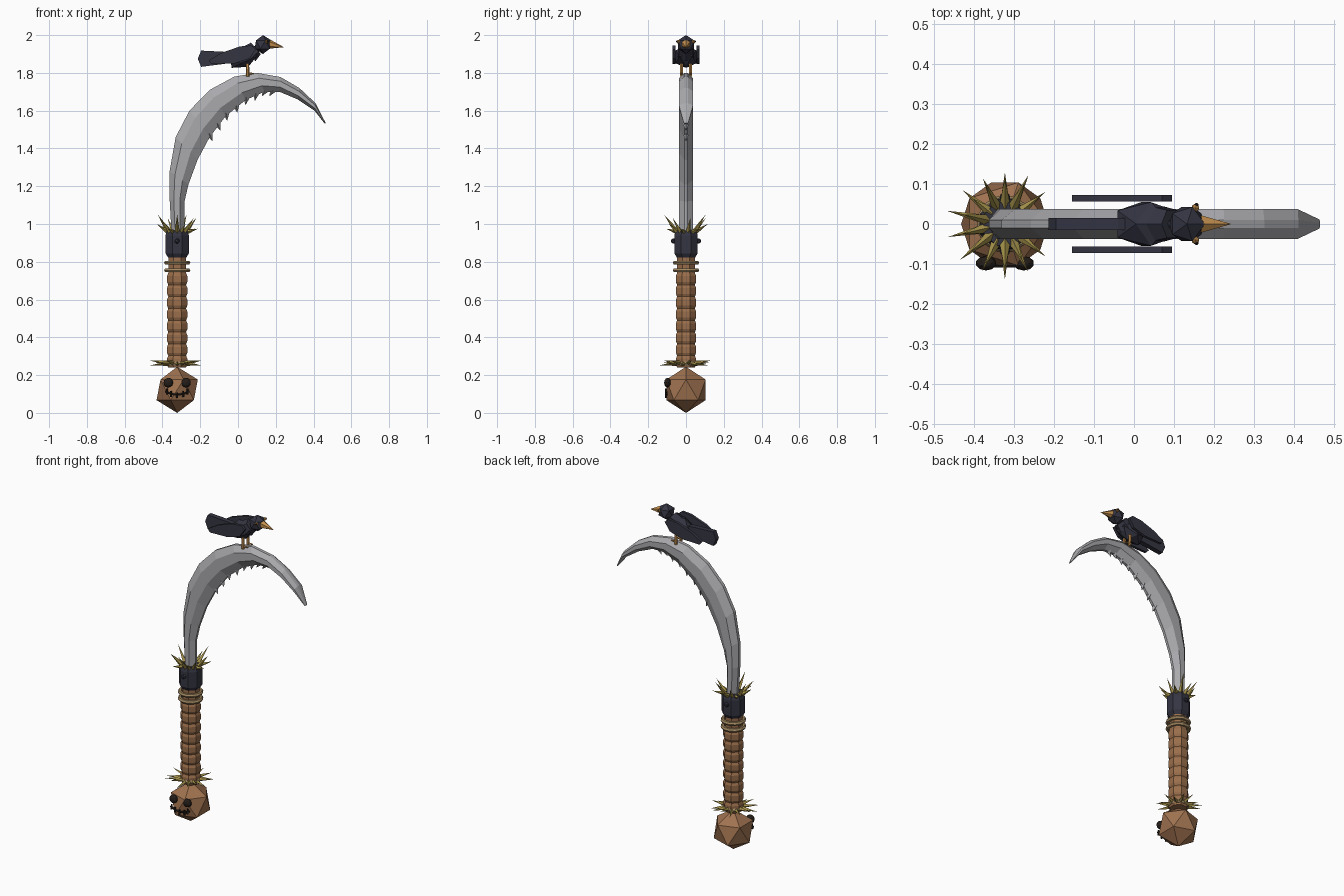
import bpy, bmesh, math, random
from mathutils import Vector, Matrix

random.seed(4)
if "Cube" in bpy.data.objects:
    bpy.data.objects.remove(bpy.data.objects["Cube"])


def material(name, rgb):
    m = bpy.data.materials.new(name)
    m.use_nodes = True
    m.diffuse_color = (*rgb, 1)
    m.node_tree.nodes["Principled BSDF"].inputs["Base Color"].default_value = (*rgb, 1)
    return m


STEEL = material("steel", (0.40, 0.40, 0.42))
NAVY = material("dark navy", (0.035, 0.035, 0.055))
BROWN = material("wrap brown", (0.32, 0.155, 0.07))
PUMPKIN = material("head brown", (0.35, 0.17, 0.08))
STRAW = material("straw gold", (0.38, 0.29, 0.07))
ROPE = material("rope tan", (0.36, 0.25, 0.12))
DARK = material("near black", (0.018, 0.013, 0.01))
ORANGE = material("beak orange", (0.58, 0.29, 0.08))

AXIS = -0.322  # x of the handle axis


def finish(bm, name, mat):
    bmesh.ops.recalc_face_normals(bm, faces=bm.faces)
    me = bpy.data.meshes.new(name)
    bm.to_mesh(me)
    bm.free()
    me.materials.append(mat)
    ob = bpy.data.objects.new(name, me)
    bpy.context.collection.objects.link(ob)
    return ob


def ball(name, mat, centre, scale, tilt=0, detail=1):
    bm = bmesh.new()
    mtx = (Matrix.Translation(centre) @ Matrix.Rotation(tilt, 4, 'Y')
           @ Matrix.Diagonal((*scale, 1)))
    bmesh.ops.create_icosphere(bm, subdivisions=detail, radius=1, matrix=mtx)
    return finish(bm, name, mat)


def rod(bm, a, b, r1, r2=0.0, sides=4):
    a, b = Vector(a), Vector(b)
    d = b - a
    mtx = Matrix.Translation((a + b) / 2) @ d.to_track_quat('Z', 'Y').to_matrix().to_4x4()
    bmesh.ops.create_cone(bm, cap_ends=True, segments=sides, radius1=r1, radius2=r2,
                          depth=d.length, matrix=mtx)


def lathe(name, mat, profile, sides=8, closed=False):
    bm = bmesh.new()
    rings = []
    for r, z in profile:
        angles = [(i + 0.5) * math.tau / sides for i in range(sides)]
        rings.append([bm.verts.new((AXIS + r * math.cos(t), r * math.sin(t), z)) for t in angles])
    pairs = list(zip(rings, rings[1:]))
    if closed:
        pairs.append((rings[-1], rings[0]))
    else:
        bm.faces.new(rings[0])
        bm.faces.new(rings[-1])
    for lo, hi in pairs:
        for i in range(sides):
            j = (i + 1) % sides
            bm.faces.new((lo[i], lo[j], hi[j], hi[i]))
    return finish(bm, name, mat)


def plate(name, mat, outline, y, thick):
    bm = bmesh.new()
    f = bm.faces.new([bm.verts.new((x, y - thick / 2, z)) for x, z in outline])
    ext = bmesh.ops.extrude_face_region(bm, geom=[f])["geom"]
    bmesh.ops.translate(bm, vec=(0, thick, 0),
                        verts=[v for v in ext if isinstance(v, bmesh.types.BMVert)])
    return finish(bm, name, mat)


# Pommel head with face
HEAD_R = 0.122
ball("pommel_head", PUMPKIN, (AXIS, 0, HEAD_R), (HEAD_R,) * 3)
for side, label in ((-1, "right"), (1, "left")):
    ball(label + "_button_eye", DARK, (AXIS + side * 0.047, -0.098, 0.16),
         (0.026, 0.018, 0.026), detail=2)
mouth = [(-0.064, 0.114), (-0.038, 0.101), (0, 0.095), (0.038, 0.101), (0.064, 0.114)]
bm = bmesh.new()
for (x1, z1), (x2, z2) in zip(mouth, mouth[1:]):
    rod(bm, (AXIS + x1, -0.103, z1), (AXIS + x2, -0.103, z2), 0.006, 0.006, 5)
for x, z in mouth:
    rod(bm, (AXIS + x * 0.85, -0.106, z - 0.017), (AXIS + x * 0.85, -0.106, z + 0.014),
        0.006, 0.005, 5)
finish(bm, "stitched_mouth", DARK)

# Wrapped grip with eight bulges
grip = []
STEP = 0.0625
for i in range(8):
    z = 0.24 + i * STEP
    grip += [(0.051, z), (0.058, z + STEP * 0.25), (0.058, z + STEP * 0.75)]
grip += [(0.051, 0.74), (0.051, 0.84)]
lathe("wrapped_grip", BROWN, grip)

# Rope rings
for name, z, r in (("lower_rope", 0.755, 0.06), ("upper_rope", 0.795, 0.06), ("neck_rope", 0.262, 0.05)):
    section = [(r + 0.012 * math.cos(k * math.tau / 6), z + 0.012 * math.sin(k * math.tau / 6))
               for k in range(6)]
    lathe(name, ROPE, section, 12, closed=True)

# Collar and rivets
lathe("collar", NAVY, [(0.052, 0.822), (0.067, 0.845), (0.067, 0.94), (0.058, 0.965)])
for side, label in ((-1, "front"), (1, "back")):
    ball(label + "_rivet", NAVY, (AXIS, side * 0.066, 0.91), (0.015,) * 3)


# Straw tufts
def tuft(name, z, base_r, reach, rises, width):
    bm = bmesh.new()
    count = 14
    for i in range(count):
        t = (i + 0.5) * math.tau / count
        d = Vector((math.cos(t), math.sin(t), 0))
        length = reach * random.uniform(0.88, 1.06)
        tip = d * length + Vector((AXIS, 0, z + rises[i % len(rises)]))
        rod(bm, d * base_r + Vector((AXIS, 0, z)), tip, width)
    finish(bm, name, STRAW)


tuft("lower_straw", 0.262, 0.035, 0.142, (0.015, -0.01, 0.004), 0.014)
tuft("upper_straw", 0.955, 0.045, 0.112, (0.075, 0.02, 0.095, 0.045), 0.014)

# Curved blade: outer and inner edge at each station
outer = [(-.352, .95), (-.362, 1.13), (-.362, 1.28), (-.33, 1.46), (-.257, 1.6), (-.15, 1.71),
         (-.02, 1.78), (.1, 1.8), (.225, 1.778), (.325, 1.72), (.41, 1.64), (.464, 1.535)]
inner = [(-.283, .95), (-.283, 1.12), (-.262, 1.21), (-.214, 1.34), (-.15, 1.46), (-.066, 1.57),
         (.04, 1.656), (.14, 1.7), (.22, 1.7), (.315, 1.66), (.405, 1.6), (.46, 1.53)]
half = [(0, 0.01), (0.28, 0.037), (0.68, 0.037), (1, 0.008)]
section = half + [(t, -y) for t, y in reversed(half)]
bm = bmesh.new()
rings = []
for i, (o, n) in enumerate(zip(outer, inner)):
    o, n = Vector(o), Vector(n)
    thin = 0.3 if i == len(outer) - 1 else 1
    pts = [(o.lerp(n, t), y * thin) for t, y in section]
    rings.append([bm.verts.new((p.x, y, p.y)) for p, y in pts])
for a, b in zip(rings, rings[1:]):
    for i in range(len(a)):
        j = (i + 1) % len(a)
        bm.faces.new((a[i], a[j], b[j], b[i]))
bm.faces.new(rings[0])
bm.faces.new(rings[-1])
finish(bm, "curved_blade", STEEL)

# Jagged teeth along the inner edge
bm = bmesh.new()
for i in range(4, 8):
    a, b = Vector(inner[i]), Vector(inner[i + 1])
    along = (b - a).normalized()
    out = Vector((along.y, -along.x))
    for t in (0.1, 0.6):
        root = a.lerp(b, t) - out * 0.012
        tip = root + out * 0.036 - along * 0.022
        rod(bm, (root.x, 0, root.y), (tip.x, 0, tip.y), 0.018)
finish(bm, "blade_teeth", STEEL)

# Perched bird
ball("bird_body", NAVY, (0.03, 0, 1.885), (0.092, 0.064, 0.058), math.radians(-25))
ball("bird_head", NAVY, (0.132, 0, 1.95), (0.05,) * 3)
bm = bmesh.new()
rod(bm, (0.095, 0, 1.93), (0.06, 0, 1.90), 0.04, 0.05, 6)
finish(bm, "bird_neck", NAVY)
bm = bmesh.new()
rod(bm, (0.165, 0, 1.952), (0.243, 0, 1.936), 0.025, sides=6)
finish(bm, "beak", ORANGE)
plate("tail", NAVY, [(-0.195, 1.918), (-0.213, 1.875), (-0.195, 1.832), (-0.04, 1.852),
                     (-0.01, 1.90), (-0.04, 1.91)], 0, 0.03)
wing = [(0.095, 1.925), (0.07, 1.945), (0.01, 1.94), (-0.09, 1.905), (-0.155, 1.865),
        (-0.14, 1.847), (-0.02, 1.85), (0.06, 1.875)]
for side, label in ((-1, "right"), (1, "left")):
    plate(label + "_wing", NAVY, wing, side * 0.064, 0.016)
    ball(label + "_bird_eye", ORANGE, (0.153, side * 0.04, 1.965), (0.011,) * 3)
    ball(label + "_pupil", DARK, (0.156, side * 0.047, 1.967), (0.006,) * 3)
    bm = bmesh.new()
    rod(bm, (0.05, side * 0.024, 1.85), (0.052, side * 0.024, 1.78), 0.009, 0.009, 6)
    rod(bm, (0.045, side * 0.024, 1.795), (0.085, side * 0.024, 1.797), 0.008, 0.003, 5)
    finish(bm, label + "_leg", ORANGE)
